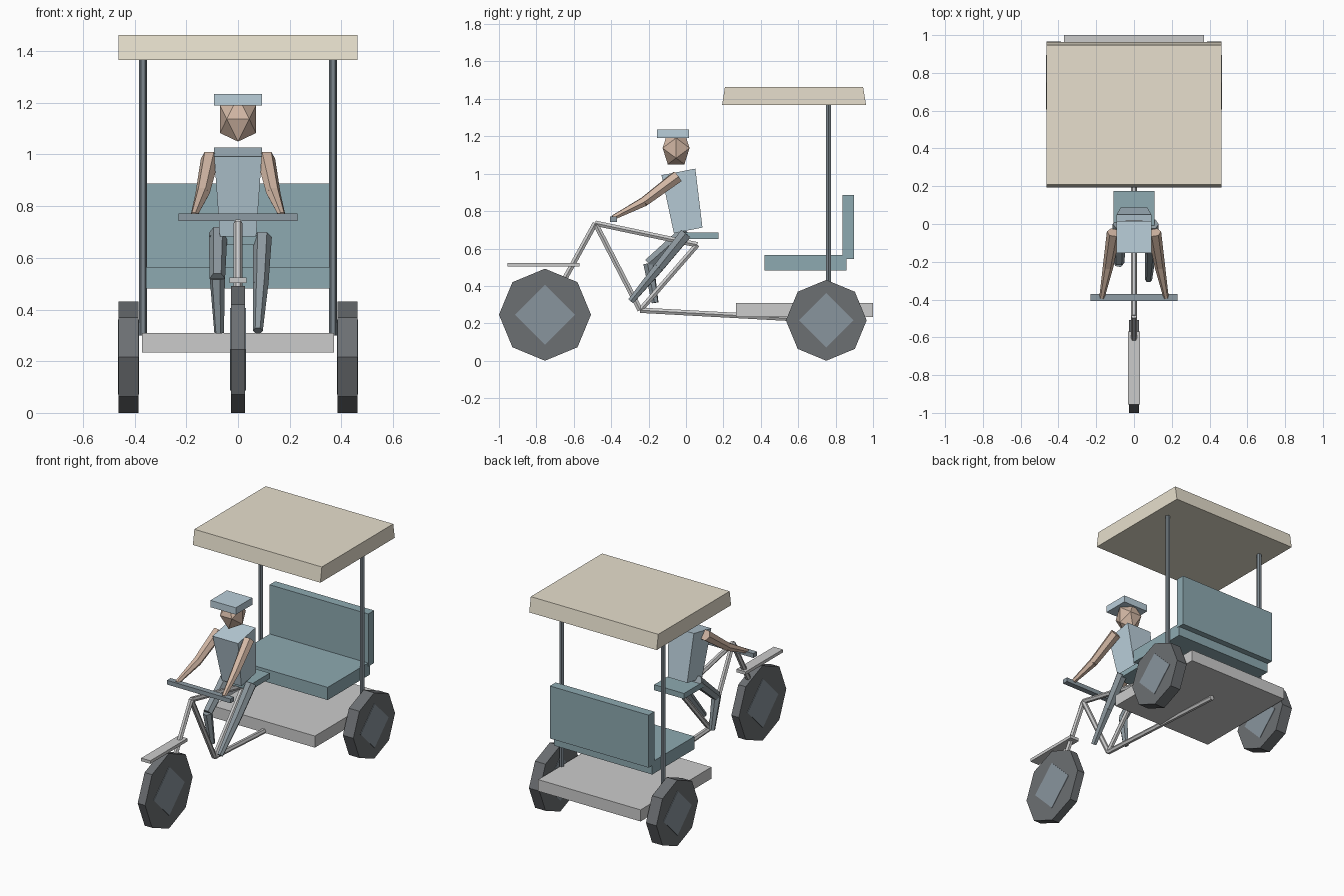
import bpy, bmesh, math
from mathutils import Vector, Matrix

if "Cube" in bpy.data.objects:
    bpy.data.objects.remove(bpy.data.objects["Cube"])


def material(name, r, g, b):
    m = bpy.data.materials.new(name)
    m.diffuse_color = (r, g, b, 1)
    m.use_nodes = True
    m.node_tree.nodes["Principled BSDF"].inputs["Base Color"].default_value = m.diffuse_color
    return m


TYRE = material("tyre", 0.15, 0.16, 0.17)
HUB = material("hub", 0.25, 0.30, 0.34)
DARK = material("dark_metal", 0.20, 0.24, 0.27)
BAR = material("bar_grip", 0.27, 0.33, 0.37)
TEAL = material("teal_vinyl", 0.27, 0.40, 0.44)
CANVAS = material("canvas", 0.80, 0.74, 0.61)
SHIRT = material("shirt_blue", 0.49, 0.62, 0.70)
TROUSERS = material("trousers", 0.27, 0.32, 0.35)
SKIN = material("skin", 0.64, 0.47, 0.37)


def finish(name, bm, mat):
    bmesh.ops.recalc_face_normals(bm, faces=bm.faces)
    me = bpy.data.meshes.new(name)
    bm.to_mesh(me)
    bm.free()
    ob = bpy.data.objects.new(name, me)
    bpy.context.collection.objects.link(ob)
    if mat:
        me.materials.append(mat)
    return ob


def block(name, half_low, low, half_high, high, mat=None):
    """Six-sided block; low/high hold the (y, z) of the front and back edges."""
    bm = bmesh.new()
    rings = []
    for half, ((yf, zf), (yb, zb)) in ((half_low, low), (half_high, high)):
        rings.append([bm.verts.new(c) for c in (
            (-half, yf, zf), (half, yf, zf), (half, yb, zb), (-half, yb, zb))])
    a, b = rings
    bm.faces.new(a)
    bm.faces.new(b)
    for i in range(4):
        j = (i + 1) % 4
        bm.faces.new((a[i], a[j], b[j], b[i]))
    return finish(name, bm, mat)


def box(name, half, y0, y1, z0, z1, mat=None):
    return block(name, half, ((y0, z0), (y1, z0)), half, ((y0, z1), (y1, z1)), mat)


def tube(name, p, q, r1, r2=None, mat=None, sides=6, spin=math.pi / 2):
    """Straight, optionally tapered, faceted tube from p to q."""
    p, q = Vector(p), Vector(q)
    d = q - p
    bm = bmesh.new()
    bmesh.ops.create_cone(bm, cap_ends=True, segments=sides, radius1=r1,
                          radius2=r1 if r2 is None else r2, depth=d.length)
    rot = d.to_track_quat('Z', 'Y').to_matrix().to_4x4() @ Matrix.Rotation(spin, 4, 'Z')
    bm.transform(Matrix.Translation((p + q) / 2) @ rot)
    return finish(name, bm, mat)


def wheel(name, x, y, r, width, hub_r):
    """Octagonal tyre with a four-sided hub just proud of both faces."""
    w = width / 2
    tube(name + "_tyre", (x - w, y, r), (x + w, y, r), r, mat=TYRE, sides=8)
    w += 0.003
    tube(name + "_hub", (x - w, y, r), (x + w, y, r), hub_r, mat=HUB, sides=4)


# Wheels
wheel("front_wheel", 0, -0.754, 0.246, 0.054, 0.16)
for side, s in (("left", -1), ("right", 1)):
    wheel("rear_wheel_" + side, s * 0.424, 0.75, 0.216, 0.076, 0.145)

# Cycle frame
head, crank = (0, -0.485, 0.735), (0, -0.245, 0.27)
saddle_joint, axle = (0, 0.06, 0.62), (0, 0.75, 0.216)
for name, p, q in (("fork", head, (0, -0.754, 0.246)),
                   ("top_tube", head, saddle_joint),
                   ("down_tube", head, crank),
                   ("seat_tube", saddle_joint, crank),
                   ("rear_tube", crank, axle)):
    tube(name, p, q, 0.0165)
box("front_fender", 0.033, -0.955, -0.57, 0.503, 0.523)
box("handlebar", 0.23, -0.407, -0.37, 0.743, 0.771, BAR)
box("saddle", 0.108, -0.03, 0.175, 0.65, 0.686, TEAL)

# Passenger cabin
box("cabin_floor", 0.371, 0.266, 1.0, 0.233, 0.309)
box("bench_seat", 0.356, 0.42, 0.858, 0.482, 0.565, TEAL)
box("bench_back", 0.358, 0.838, 0.898, 0.543, 0.887, TEAL)
for side, s in (("left", -1), ("right", 1)):
    tube("canopy_post_" + side, (s * 0.368, 0.762, 0.3), (s * 0.368, 0.762, 1.37),
         0.0155, mat=DARK)
block("canopy", 0.462, ((0.193, 1.366), (0.963, 1.366)),
      0.462, ((0.208, 1.463), (0.947, 1.463)), CANVAS)

# Rider torso, leaning forward
block("rider_torso", 0.07, ((-0.065, 0.682), (0.088, 0.712)),
      0.092, ((-0.131, 0.992), (0.05, 1.027)), SHIRT)

# Rider head: a stretched icosahedron
phi = (1 + math.sqrt(5)) / 2
bm = bmesh.new()
for a in (-1, 1):
    for b in (-phi, phi):
        for c in ((0, a, b), (a, b, 0), (b, 0, a)):
            bm.verts.new((c[0] * 0.07 / phi, c[1] * 0.072 / phi - 0.053,
                          c[2] * 0.087 / phi + 1.137))
bmesh.ops.convex_hull(bm, input=bm.verts)
finish("rider_head", bm, SKIN)
box("rider_cap", 0.092, -0.154, 0.017, 1.19, 1.235, SHIRT)

# Arms reaching the handlebar
for side, s in (("left", -1), ("right", 1)):
    shoulder, elbow = (s * 0.108, -0.045, 0.985), (s * 0.137, -0.225, 0.85)
    hand = (s * 0.17, -0.39, 0.765)
    tube("upper_arm_" + side, shoulder, elbow, 0.036, 0.028, SKIN)
    tube("forearm_" + side, elbow, hand, 0.028, 0.014, SKIN)

# Legs at different points of the pedal stroke
for side, hip, knee, foot in (
        ("left", (-0.077, 0.0, 0.695), (-0.08, -0.2, 0.52), (-0.073, -0.165, 0.31)),
        ("right", (0.095, 0.0, 0.68), (0.088, -0.145, 0.5), (0.077, -0.295, 0.318))):
    tube("thigh_" + side, hip, knee, 0.036, 0.03, TROUSERS)
    tube("shin_" + side, knee, foot, 0.03, 0.019, TROUSERS)
